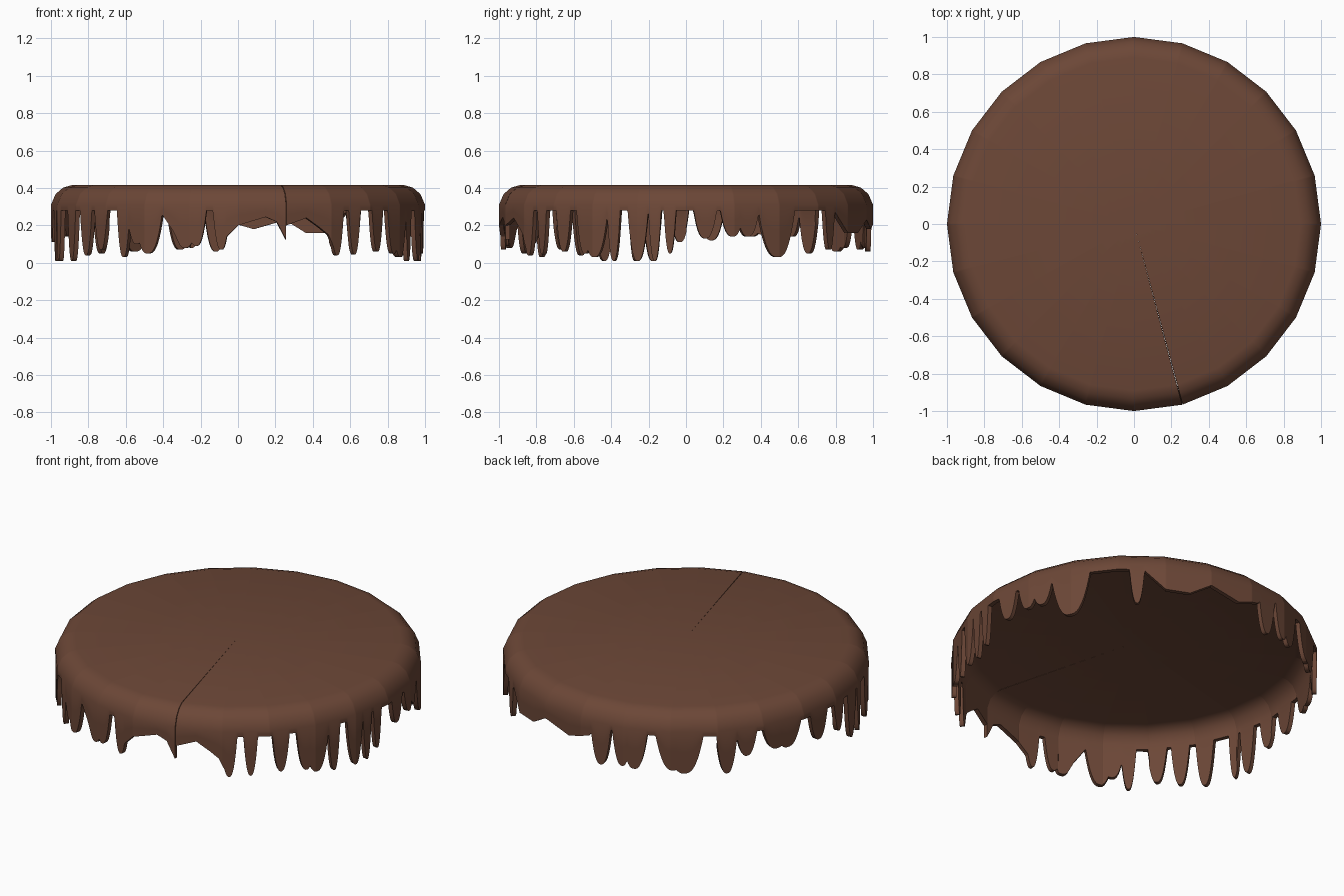
import bpy, bmesh, math

if "Cube" in bpy.data.objects:
    bpy.data.objects.remove(bpy.data.objects["Cube"])

TOP, RIM, SIDES, SEAM = 0.415, 0.31, 24, 15.0
GAP = 0.28   # height of the arches between drips

# Drips: (angle from the front in degrees, half width, tip height)
DRIPS = [(32.2, 2.6, .04), (39, 2.3, .045), (48.7, 2.8, .06), (57, 3.2, .05), (60.5, 4.6, .03),
         (67, 2.2, .01), (75, 3.3, .01), (80.3, 2.0, .01), (85, 1.9, .05),
         (96, 3.6, .13), (104.5, 3.8, .14), (109.5, 3.8, .14), (119.5, 6.5, .03),
         (141, 2.4, .07), (187, 3.6, .06), (194.5, 3.4, .08), (198.5, 4.2, .07),
         (211, 5.6, .08), (214.5, 6, .06), (228, 3.5, .05), (234.5, 3.4, .14),
         (245, 5, .15), (249, 5, .14), (262, 4, .12), (272, 3, .11), (280.5, 3, .01),
         (286, 2, .01), (296.5, 3.2, .01), (305, 3, .04), (312.5, 3.2, .07),
         (321.8, 2.5, .03), (327, 4, .10), (331, 5, .05), (343.5, 4.6, .08),
         (347, 3.2, .09), (354.8, 2.6, .07)]
# Straight, shallow stretches of the edge: (angle, height)
SHALLOW = [[(15, .20), (21.7, .24), (26, .19), (29, .15), (32, .04), (32.5, GAP)],
           [(143, GAP), (150, .16), (158, .16), (165, .23), (175, .18), (183, .22), (185, GAP)],
           [(335, GAP), (339.5, .17), (341, .12), (342, GAP)],
           [(355, .10), (356.5, .14), (360, .20), (368.6, .245), (372, .22), (375, .12)]]


def lower_edge(a):
    """Lowest of the drips and straight stretches at this angle."""
    z = GAP
    for c, w, tip in DRIPS:
        u = abs(a - c) / w
        if u < 1:
            z = min(z, tip + (GAP - tip) * u ** 2.6)
    for line in SHALLOW:
        for (a0, z0), (a1, z1) in zip(line, line[1:]):
            if a0 <= a <= a1:
                z = min(z, z0 + (z1 - z0) * (a - a0) / (a1 - a0))
    return z


def point(a, r, z):
    """Point on a 24-sided ring."""
    step = 360 / SIDES
    k = math.cos(math.radians(step / 2)) / math.cos(math.radians(a % step - step / 2))
    p = math.radians(a)
    return (r * k * math.sin(p), -r * k * math.cos(p), z)


# Icing sheet: flat top, rounded shoulder, dripping skirt, left open at the seam
bm = bmesh.new()
centre = bm.verts.new((0, 0, TOP))
shoulder = [(0.89, TOP), (0.935, 0.402), (0.975, 0.368), (1.0, RIM)]
angles = [SEAM + 0.1] + [SEAM + 0.25 * i for i in range(1, 1440)] + [SEAM + 359.9]
prev = None
for a in angles:
    z = lower_edge(a)
    column = [bm.verts.new(point(a, r, h)) for r, h in shoulder]
    column += [bm.verts.new(point(a, 1.0, RIM + (z - RIM) * t)) for t in (0.5, 1)]
    if prev:
        bm.faces.new((centre, prev[0], column[0]))
        for i in range(len(column) - 1):
            bm.faces.new((prev[i], prev[i + 1], column[i + 1], column[i]))
    prev = column
bmesh.ops.recalc_face_normals(bm, faces=bm.faces)
if sum(f.normal.z * f.calc_area() for f in bm.faces) < 0:
    bmesh.ops.reverse_faces(bm, faces=bm.faces)
mesh = bpy.data.meshes.new("icing")
bm.to_mesh(mesh)
bm.free()
icing = bpy.data.objects.new("icing", mesh)
bpy.context.collection.objects.link(icing)

# Shell thickness, grown inward
solid = icing.modifiers.new("thickness", 'SOLIDIFY')
solid.thickness = 0.025
solid.offset = -1

# Chocolate colour
mat = bpy.data.materials.new("chocolate")
mat.diffuse_color = (0.15, 0.063, 0.038, 1)
mat.use_nodes = True
mat.node_tree.nodes["Principled BSDF"].inputs["Base Color"].default_value = mat.diffuse_color
mesh.materials.append(mat)

bpy.context.view_layer.objects.active = icing
icing.select_set(True)
bpy.ops.object.modifier_apply(modifier=solid.name)
bpy.ops.object.shade_smooth_by_angle(angle=math.radians(30))
